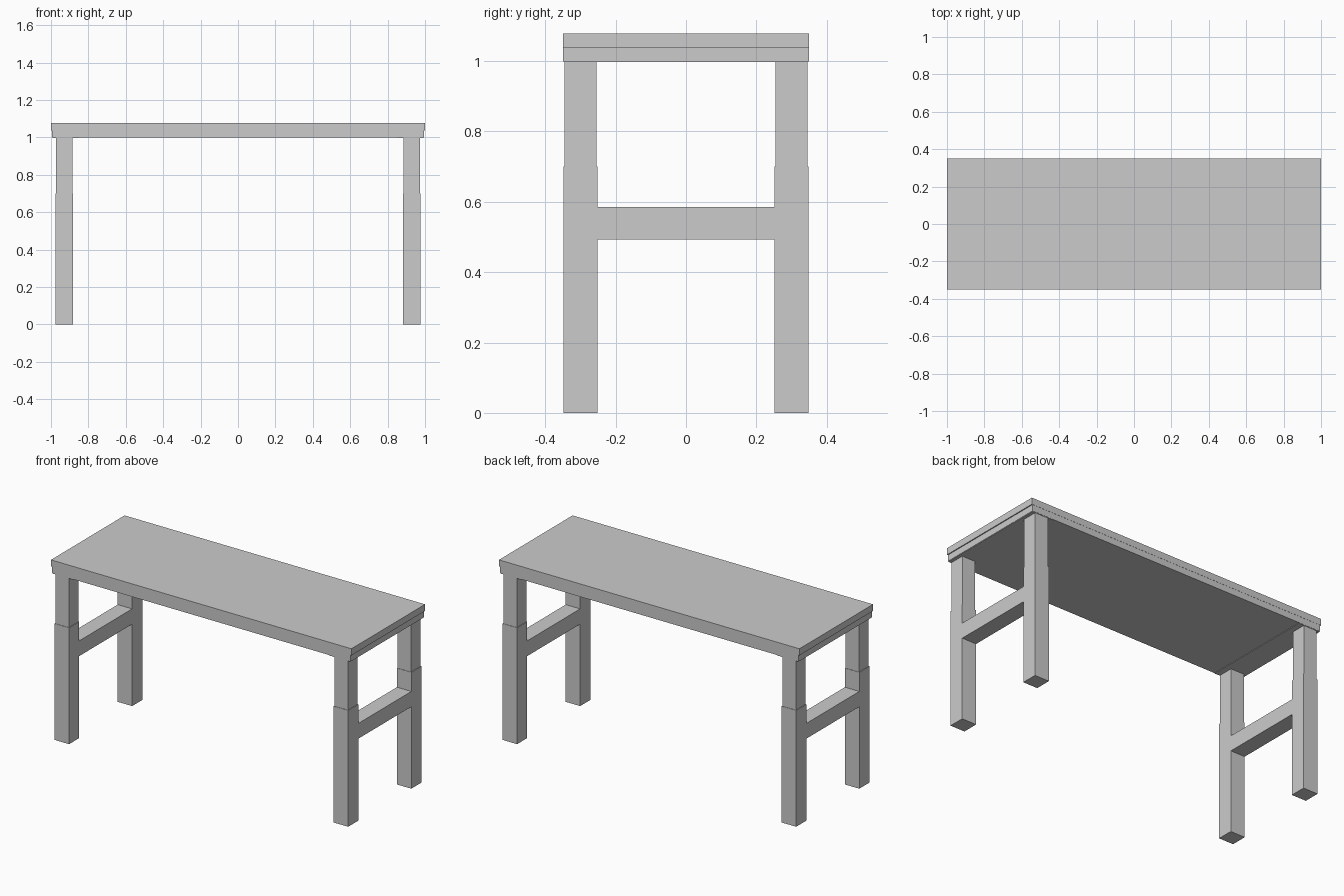
import bpy, bmesh
from mathutils import Vector

if "Cube" in bpy.data.objects:
    bpy.data.objects.remove(bpy.data.objects["Cube"])


def finish(name, bm):
    mesh = bpy.data.meshes.new(name)
    bm.to_mesh(mesh)
    bm.free()
    obj = bpy.data.objects.new(name, mesh)
    bpy.context.collection.objects.link(obj)
    return obj


def box(name, lo, hi):
    lo, hi = Vector(lo), Vector(hi)
    bm = bmesh.new()
    bmesh.ops.create_cube(bm, size=1)
    bmesh.ops.scale(bm, vec=hi - lo, verts=bm.verts)
    bmesh.ops.translate(bm, vec=(lo + hi) / 2, verts=bm.verts)
    return finish(name, bm)


def prism(name, profile, x0, x1):
    # Extrude a (y, z) outline along x
    bm = bmesh.new()
    face = bm.faces.new([bm.verts.new((x0, y, z)) for y, z in profile])
    ext = bmesh.ops.extrude_face_region(bm, geom=[face])
    moved = [v for v in ext["geom"] if isinstance(v, bmesh.types.BMVert)]
    bmesh.ops.translate(bm, vec=(x1 - x0, 0, 0), verts=moved)
    bmesh.ops.recalc_face_normals(bm, faces=bm.faces)
    return finish(name, bm)


# Table top: upper board and slightly shorter lower board
box("table_top", (-1, -0.35, 1.038), (1, 0.35, 1.078))
box("lower_board", (-0.994, -0.349, 1.0), (0.994, 0.349, 1.038))

# H-shaped outline of one end frame: two lower legs joined by a rail
YO, YI, Z0, Z1, ZT = 0.348, 0.252, 0.493, 0.585, 0.70
half = [(YI, Z0), (YI, 0), (YO, 0), (YO, ZT), (YI, ZT), (YI, Z1)]
h_profile = half + [(-y, z) for y, z in reversed(half)]

for side, s in (("left", -1), ("right", 1)):
    cx = 0.929 * s
    prism(side + "_leg_frame", h_profile, cx - 0.048, cx + 0.048)
    # Mounting plate under the board
    xs = sorted((0.85 * s, 0.992 * s))
    box(side + "_mounting_plate", (xs[0], -0.348, 0.997), (xs[1], 0.348, 1.0))
    # Narrower telescopic upper legs
    for end, t in (("front", -1), ("back", 1)):
        cy = 0.30 * t
        box(f"{side}_{end}_upper_leg", (cx - 0.0445, cy - 0.0455, ZT),
            (cx + 0.0445, cy + 0.0455, 0.997))
